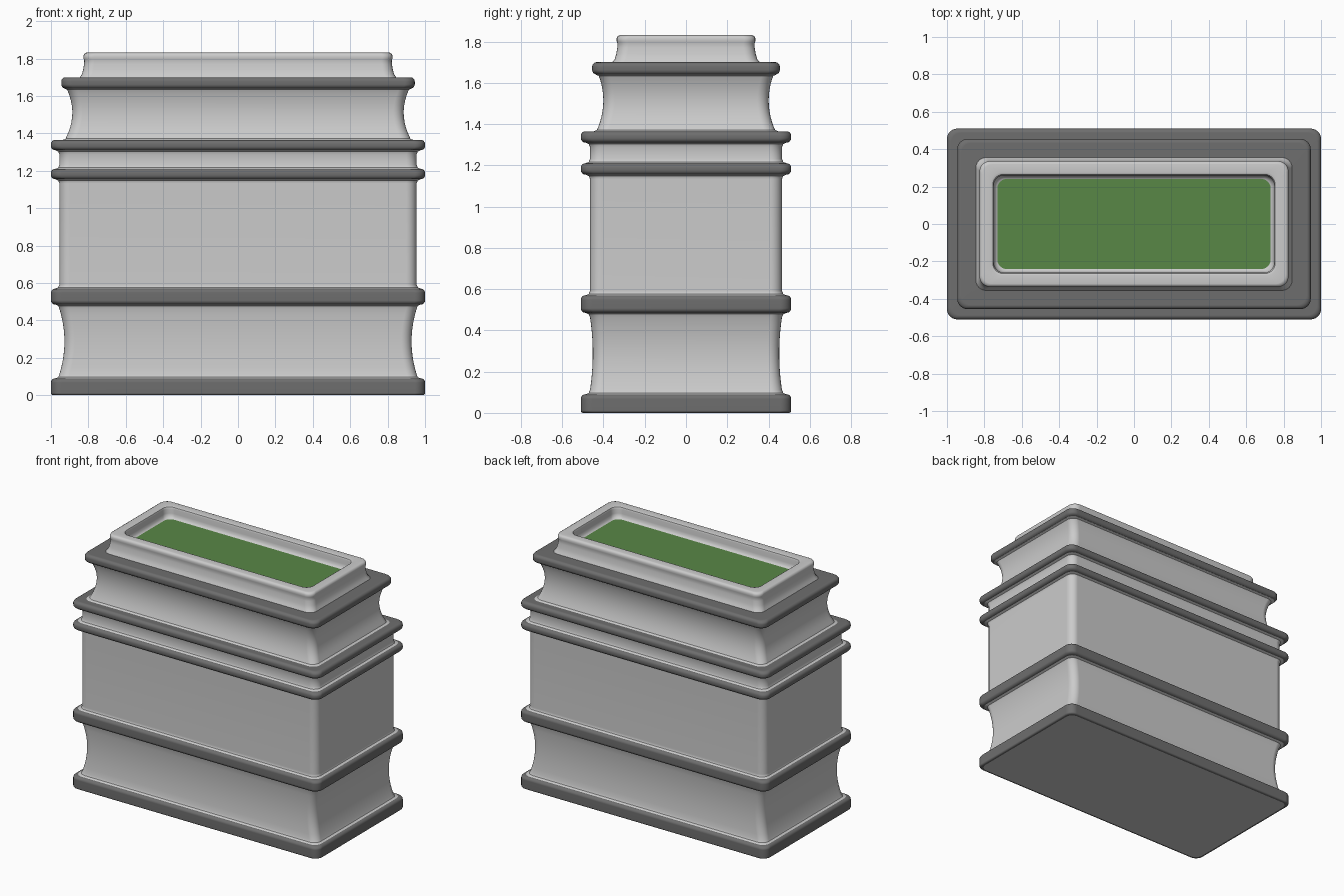
import bpy, bmesh, math

if "Cube" in bpy.data.objects:
    bpy.data.objects.remove(bpy.data.objects["Cube"])

HX, HY = 1.0, 0.51   # half footprint; every profile is an inset from it


def material(name, rgb):
    m = bpy.data.materials.new(name)
    m.diffuse_color = (*rgb, 1)
    m.use_nodes = True
    m.node_tree.nodes["Principled BSDF"].inputs["Base Color"].default_value = m.diffuse_color
    return m


def loop(bm, ix, iy, z, r, seg=6):
    """Rounded rectangle inset from the footprint."""
    x, y = HX - ix - r, HY - iy - r
    verts = []
    for k, (sx, sy) in enumerate(((1, 1), (-1, 1), (-1, -1), (1, -1))):
        for i in range(seg + 1):
            a = math.pi / 2 * (k + i / seg)
            verts.append(bm.verts.new((sx * x + r * math.cos(a), sy * y + r * math.sin(a), z)))
    return verts


def loft(name, profile, mat=None, bottom=False, top=False, r=0.055):
    """Sweep a profile of (inset x, z[, inset y]) around the rounded rectangle."""
    bm = bmesh.new()
    loops = [loop(bm, p[0], p[2] if len(p) > 2 else p[0], p[1], r) for p in profile]
    n = len(loops[0])
    for a, b in zip(loops, loops[1:]):
        for i in range(n):
            j = (i + 1) % n
            bm.faces.new((a[i], a[j], b[j], b[i]))
    if bottom:
        bm.faces.new(loops[0][::-1])
    if top:
        bm.faces.new(loops[-1])
    me = bpy.data.meshes.new(name)
    bm.to_mesh(me)
    bm.free()
    ob = bpy.data.objects.new(name, me)
    bpy.context.collection.objects.link(ob)
    if mat:
        me.materials.append(mat)
    bpy.ops.object.select_all(action='DESELECT')
    ob.select_set(True)
    bpy.context.view_layer.objects.active = ob
    bpy.ops.object.shade_smooth_by_angle(angle=math.radians(40))
    ob.modifiers.new("Face normals", 'WEIGHTED_NORMAL').keep_sharp = True
    return ob


def wall(z0, z1, i0, i1, sag_x=0.0, sag_y=0.0, steps=10):
    """Body stretch between two bands: small flares at both ends, hollow waist."""
    f = 0.022
    pts = [(i0 - f, z0 - 0.01), (i0 - f, z0), (i0 - f * 0.3, z0 + f * 0.3), (i0, z0 + f)]
    for k in range(1, steps):
        t = k / steps
        b = i0 + (i1 - i0) * t
        c = 4 * t * (1 - t)
        pts.append((b + sag_x * c, z0 + f + (z1 - z0 - 2 * f) * t, b + sag_y * c))
    return pts + [(i1, z1 - f), (i1 - f * 0.3, z1 - f * 0.3), (i1 - f, z1), (i1 - f, z1 + 0.01)]


dark = material("dark_grey", (0.156, 0.156, 0.156))
green = material("green", (0.098, 0.242, 0.061))

# Body walls from the floor up to the top band
body = [(0.02, 0.0), (0.03, 0.02)]
body += wall(0.09, 0.485, 0.045, 0.045, 0.027, 0.013)
body += wall(0.57, 1.155, 0.045, 0.045, steps=2)
body += wall(1.21, 1.31, 0.045, 0.045, steps=2)
body += wall(1.365, 1.64, 0.085, 0.093, 0.025, 0.02)
# Hollow rim around the planting
body += [(0.152, 1.69), (0.155, 1.702), (0.165, 1.715), (0.172, 1.74), (0.177, 1.77),
         (0.178, 1.79), (0.174, 1.80), (0.174, 1.815), (0.179, 1.826), (0.19, 1.832),
         (0.235, 1.832), (0.245, 1.827), (0.25, 1.815), (0.25, 1.785), (0.255, 1.765),
         (0.265, 1.753), (0.28, 1.748)]
loft("planter_body", body, bottom=True)

# Projecting bands: name, bottom, top, inset, depth to inner edge
bands = [("base_band", 0.0, 0.09, 0.0, 0.06),
         ("lower_band", 0.485, 0.57, 0.0, 0.06),
         ("middle_band", 1.155, 1.21, 0.0, 0.06),
         ("upper_band", 1.31, 1.365, 0.0, 0.10),
         ("top_band", 1.64, 1.70, 0.055, 0.17)]
for name, z0, z1, inset, inner in bands:
    c = 0.022
    arc = [math.radians(a) for a in (0, 22.5, 45, 67.5, 90)]
    cb = 0.012 if z0 == 0 else c
    low = [(inset + cb * (1 - math.sin(a)), z0 + cb * (1 - math.cos(a))) for a in arc]
    high = [(inset + c * (1 - math.cos(a)), z1 - c * (1 - math.sin(a))) for a in arc]
    start = 0.02 if z0 == 0 else inner
    loft(name, [(start, z0)] + low + high + [(inner, z1)], dark)

# Green planting surface
loft("planting", [(0.27, 1.735), (0.27, 1.752)], green, top=True, r=0.035)
